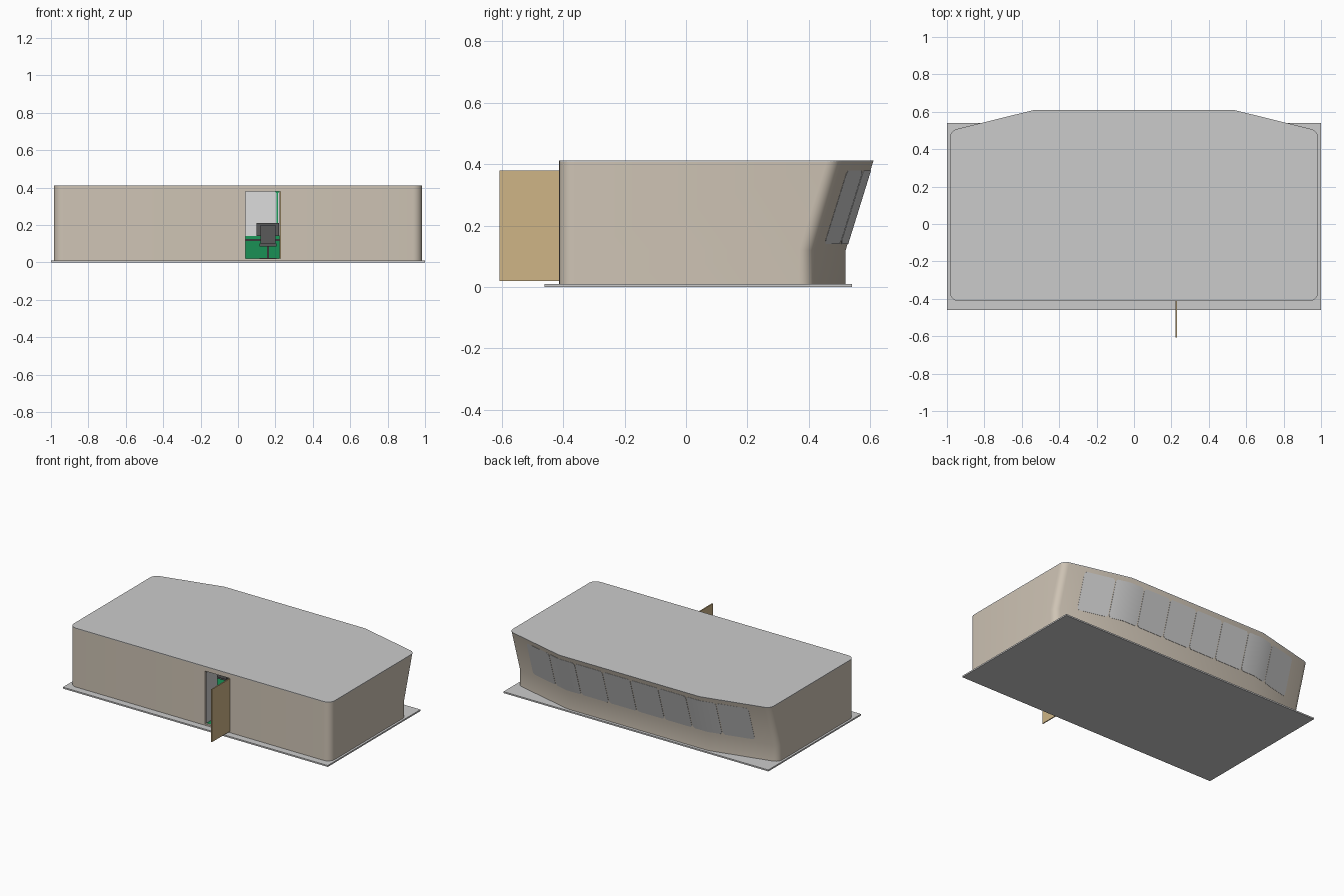
import bpy, bmesh, math

if "Cube" in bpy.data.objects:
    bpy.data.objects.remove(bpy.data.objects["Cube"])


def material(name, rgb):
    m = bpy.data.materials.new(name)
    m.diffuse_color = (*rgb, 1)
    m.use_nodes = True
    m.node_tree.nodes["Principled BSDF"].inputs["Base Color"].default_value = m.diffuse_color
    return m


TAUPE = material("taupe", (0.62, 0.55, 0.46))
GREEN = material("green", (0.01, 0.28, 0.09))
BROWN = material("brown", (0.62, 0.46, 0.24))
GLASS = material("glass", (0.56, 0.56, 0.56))
DARK = material("dark", (0.1, 0.1, 0.1))


def make(name, verts, faces, mats=(), idx=None, smooth=False):
    me = bpy.data.meshes.new(name)
    me.from_pydata(verts, [], faces)
    for m in mats:
        me.materials.append(m)
    if idx:
        me.polygons.foreach_set("material_index", idx)
    bm = bmesh.new()
    bm.from_mesh(me)
    bmesh.ops.recalc_face_normals(bm, faces=bm.faces)
    bm.to_mesh(me)
    bm.free()
    ob = bpy.data.objects.new(name, me)
    bpy.context.collection.objects.link(ob)
    if smooth:
        bpy.ops.object.select_all(action='DESELECT')
        ob.select_set(True)
        bpy.context.view_layer.objects.active = ob
        bpy.ops.object.shade_smooth_by_angle(angle=math.radians(30))
    return ob


def box(name, x, y, z, mat=None):
    v = [(a, b, c) for c in z for b in y for a in x]
    f = [(0, 1, 3, 2), (4, 5, 7, 6), (0, 1, 5, 4),
         (2, 3, 7, 6), (0, 2, 6, 4), (1, 3, 7, 5)]
    return make(name, v, f, [mat] if mat else [])


def corner(cx, cy, r, a0, a1, n=6):
    return [(cx + r * math.cos(math.radians(a0 + (a1 - a0) * i / n)),
             cy + r * math.sin(math.radians(a0 + (a1 - a0) * i / n))) for i in range(n + 1)]


def lean(z):
    # outward lean of the window wall above its sill
    return max(0, z - 0.12) / 0.29 * 0.09


def back_y(x):
    return 0.52 - max(0, abs(x) - 0.53) * 0.25


def half_outline(t):
    # right half of the plan, from front to back, inset by t
    r = 0.05 - t
    pts = corner(0.935, -0.363, r, -90, 0)
    cy = back_y(0.935) - 0.05
    pts += corner(0.935, cy, r, 0, 76)
    return pts + [(0.53, 0.52 - t)]


def outline(t):
    h = half_outline(t)
    return h + [(-x, y) for x, y in reversed(h)]


def at(p, z):
    return (p[0], p[1] + (lean(z) if p[1] > 0.3 else 0), z)


def slab(name, t, z0, z1, mat=None):
    pts = outline(t)
    n = len(pts)
    v = [at(p, z) for z in (z0, z1) for p in pts]
    f = [tuple(range(n)), tuple(range(n, 2 * n))]
    f += [(i, (i + 1) % n, (i + 1) % n + n, i + n) for i in range(n)]
    return make(name, v, f, [mat] if mat else [])


# Base plate, floor and roof
box("base_plate", (-1, 1), (-0.46, 0.54), (0, 0.01))
slab("floor", 0.016, 0.01, 0.014, GREEN)
slab("roof", 0.0, 0.407, 0.412)

# Walls: a thick open loop that starts and ends at the doorway
T = 0.016
DOOR = (0.04, 0.23)
outer = [(DOOR[1], -0.413)] + outline(0) + [(DOOR[0], -0.413)]
inner = [(DOOR[1], -0.413 + T)] + outline(T) + [(DOOR[0], -0.413 + T)]
levels = [0.01, 0.12, 0.407]
n = len(outer)
verts = [at(p, z) for z in levels for ring in (outer, inner) for p in ring]
faces, idx = [], []
for k in range(2):
    for side in range(2):
        lo, hi = (2 * k + side) * n, (2 * k + 2 + side) * n
        for i in range(n - 1):
            faces.append((lo + i, lo + i + 1, hi + i + 1, hi + i))
            idx.append(side)
    for e in (0, n - 1):
        faces.append((2 * k * n + e, (2 * k + 1) * n + e, (2 * k + 3) * n + e, (2 * k + 2) * n + e))
        idx.append(0)
for base in (0, 4 * n):
    for i in range(n - 1):
        faces.append((base + i, base + i + 1, base + n + i + 1, base + n + i))
        idx.append(0)
make("walls", verts, faces, [TAUPE, GREEN], idx, smooth=True)

# Lintel and sill of the doorway, and the open door
box("door_lintel", DOOR, (-0.413, -0.413 + T), (0.38, 0.407), TAUPE)
box("door_sill", DOOR, (-0.413, -0.413 + T), (0.01, 0.02), TAUPE)
box("door", (0.223, 0.23), (-0.608, -0.413), (0.02, 0.38), BROWN)


# Eight leaning windows with clipped corners
def window(name, x0, x1):
    c = 0.012
    xs = sorted({x0, x0 + c, x1 - c, x1} |
                {s for s in (-0.53, 0.53) if x0 < s < x1})
    v, f = [], []
    for x in xs:
        trim = c if x in (x0, x1) else 0
        for d in (0.002, -T - 0.002):
            for z in (0.14 + trim, 0.38 - trim):
                v.append((x, back_y(x) + lean(z) + d, z))
    for i in range(len(xs) - 1):
        a, b = 4 * i, 4 * i + 4
        f += [(a, b, b + 1, a + 1), (a + 2, b + 2, b + 3, a + 3),
              (a, b, b + 2, a + 2), (a + 1, b + 1, b + 3, a + 3)]
    e = 4 * (len(xs) - 1)
    f += [(0, 1, 3, 2), (e, e + 1, e + 3, e + 2)]
    make(name, v, f, [GLASS], smooth=True)


PITCH = 0.21
for i in range(8):
    x0 = (i - 4) * PITCH
    window(f"window_{i + 1}", x0 + 0.003, x0 + PITCH - 0.003)


# Interior: long console, chairs and a cabinet beside the door
box("console_top", (-0.75, 0.75), (0.22, 0.42), (0.115, 0.125), DARK)
box("console_front", (-0.73, 0.73), (0.38, 0.39), (0.014, 0.115), GREEN)
for i, x in enumerate((-0.48, -0.16, 0.16, 0.48)):
    s = f"chair_{i + 1}_"
    box(s + "seat", (x - 0.045, x + 0.045), (0.06, 0.15), (0.085, 0.1), DARK)
    box(s + "back", (x - 0.04, x + 0.04), (0.05, 0.062), (0.1, 0.2), DARK)
    box(s + "stem", (x - 0.006, x + 0.006), (0.099, 0.111), (0.02, 0.085), DARK)
    box(s + "foot_x", (x - 0.045, x + 0.045), (0.099, 0.111), (0.014, 0.024), DARK)
    box(s + "foot_y", (x - 0.006, x + 0.006), (0.06, 0.15), (0.014, 0.024), DARK)
    box(s + "monitor", (x - 0.06, x + 0.06), (0.35, 0.36), (0.14, 0.21), DARK)
box("cabinet", (-0.12, 0.035), (-0.39, -0.27), (0.014, 0.36))
